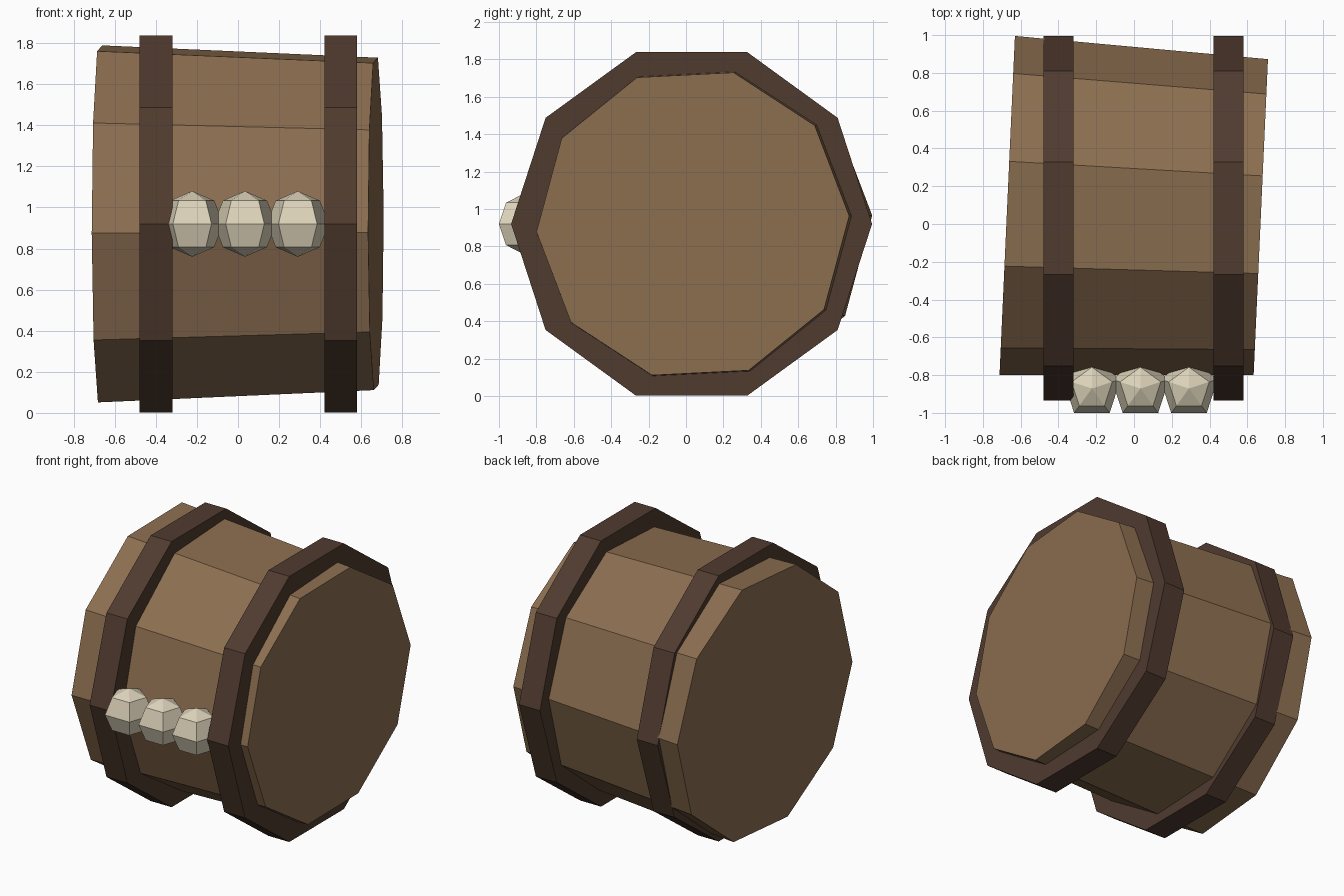
import bpy
from math import sin, cos, pi, radians
from mathutils import Vector, Matrix

if "Cube" in bpy.data.objects:
    bpy.data.objects.remove(bpy.data.objects["Cube"])


def material(name, rgb):
    m = bpy.data.materials.new(name)
    m.diffuse_color = (*rgb, 1)
    m.use_nodes = True
    m.node_tree.nodes["Principled BSDF"].inputs["Base Color"].default_value = m.diffuse_color
    return m


def loft(name, sides, rings, matrix, mat):
    """Stack of regular polygons (height, radius) along local Z; first vertex on local X.
    Radius 0 makes a pole, otherwise the ends are capped."""
    verts, loops, faces = [], [], []
    for h, r in rings:
        n = sides if r else 1
        loops.append([len(verts) + i % n for i in range(sides)])
        verts += [matrix @ Vector((r * cos(2 * pi * i / sides), r * sin(2 * pi * i / sides), h))
                  for i in range(n)]
    for a, b in zip(loops, loops[1:]):
        for i in range(sides):
            j = (i + 1) % sides
            faces.append(list(dict.fromkeys([a[i], a[j], b[j], b[i]])))
    if rings[0][1]:
        faces.append(loops[0][::-1])
    if rings[-1][1]:
        faces.append(loops[-1])
    mesh = bpy.data.meshes.new(name)
    mesh.from_pydata(verts, [], faces)
    mesh.materials.append(mat)
    ob = bpy.data.objects.new(name, mesh)
    bpy.context.collection.objects.link(ob)
    return ob


wood = material("wood", (0.26, 0.155, 0.08))
dark = material("dark_wood", (0.08, 0.043, 0.028))
bone = material("bone", (0.72, 0.65, 0.49))

# local Z -> world X, local X -> world Y, local Y -> world Z
lay = Matrix(((0, 0, 1, 0), (1, 0, 0, 0), (0, 1, 0, 0), (0, 0, 0, 1)))

# Tapered body, slightly skewed against the hoops
body = (Matrix.Translation((0, 0.067, 0.92)) @ Matrix.Rotation(radians(-2.6), 4, 'Z')
        @ Matrix.Rotation(radians(2.9), 4, 'X') @ lay)
loft("barrel_body", 10, [(-0.672, 0.90), (0.672, 0.838)], body, wood)

# Two hoops
for name, x in (("left_hoop", -0.40), ("right_hoop", 0.50)):
    loft(name, 10, [(-0.08, 0.965), (0.08, 0.965)],
         Matrix.Translation((x, 0.03, 0.92)) @ lay, dark)

# Row of low-poly bone studs on the front
r = 0.16
profile = [(-r * cos(k * pi / 4), r * sin(k * pi / 4) if 0 < k < 4 else 0) for k in range(5)]
for i in range(3):
    m = Matrix.Translation((-0.223 + 0.257 * i, -0.871, 0.92)) @ Matrix.Rotation(pi / 2, 4, 'Z')
    loft(f"bone_stud_{i + 1}", 5, profile, m, bone)
